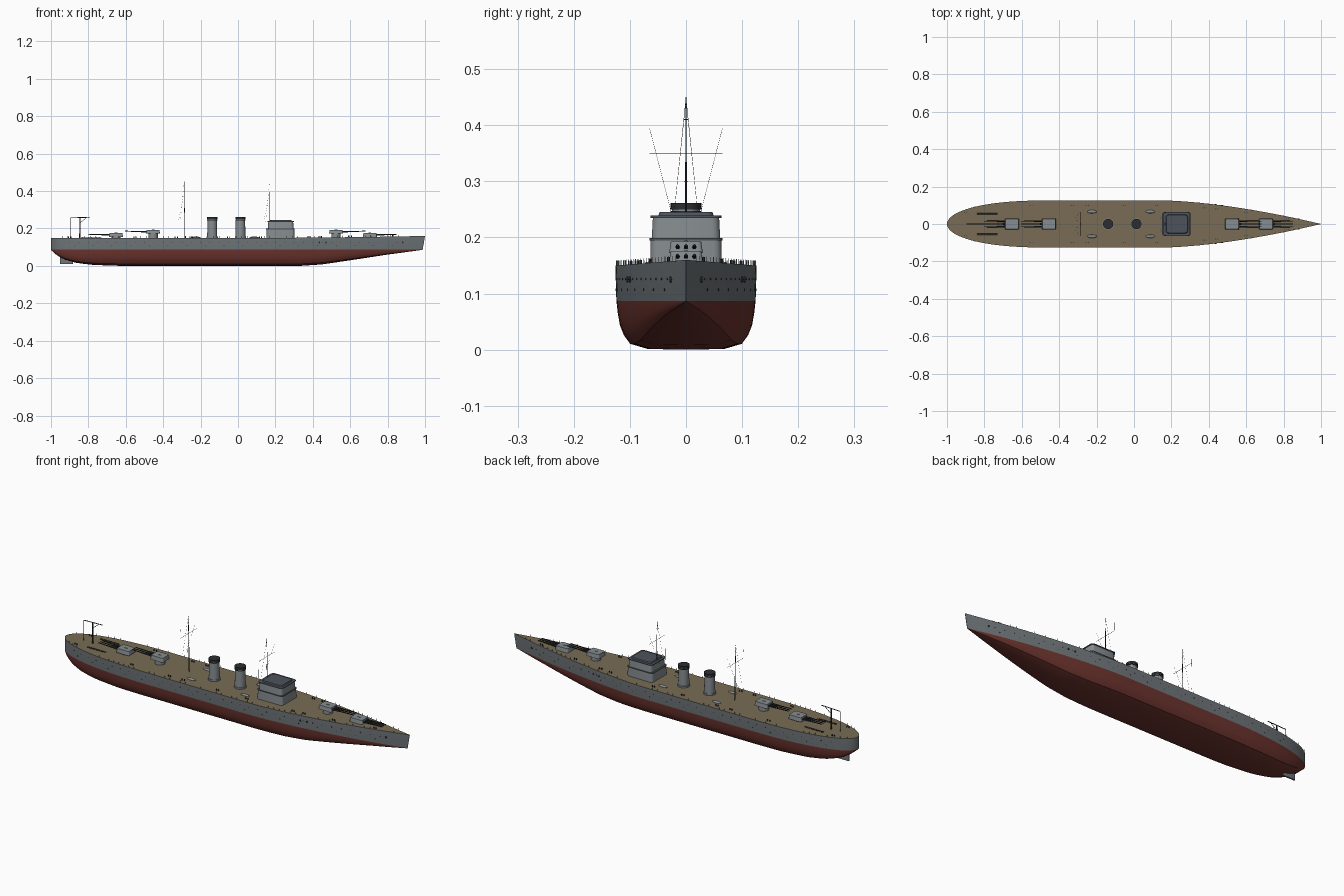
import bpy, bmesh, math
from mathutils import Vector, Matrix

if "Cube" in bpy.data.objects:
    bpy.data.objects.remove(bpy.data.objects["Cube"])

def mat(name, c):
    m = bpy.data.materials.new(name)
    m.diffuse_color = (*c, 1)
    m.use_nodes = True
    m.node_tree.nodes["Principled BSDF"].inputs["Base Color"].default_value = m.diffuse_color
    return m

HULL = mat("hull grey", (.16, .18, .19))
RED = mat("antifouling red", (.15, .034, .027))
DECK = mat("deck tan", (.19, .15, .09))
GREY = mat("upperworks grey", (.24, .265, .28))
ROOF = mat("roof slate", (.075, .085, .105))
DARK = mat("dark metal", (.025, .027, .03))

def finish(bm, name, mats, angle=35):
    bmesh.ops.recalc_face_normals(bm, faces=bm.faces)
    me = bpy.data.meshes.new(name)
    bm.to_mesh(me)
    bm.free()
    for m in mats:
        me.materials.append(m)
    ob = bpy.data.objects.new(name, me)
    bpy.context.collection.objects.link(ob)
    bpy.ops.object.select_all(action='DESELECT')
    ob.select_set(True)
    bpy.context.view_layer.objects.active = ob
    bpy.ops.object.shade_smooth_by_angle(angle=math.radians(angle))
    return ob

def rod(bm, a, b, r1, r2=None, n=8):
    """Cylinder or cone between two points."""
    a, b = Vector(a), Vector(b)
    d = b - a
    M = Matrix.Translation((a + b) / 2) @ d.to_track_quat('Z', 'Y').to_matrix().to_4x4()
    bmesh.ops.create_cone(bm, cap_ends=True, segments=n, radius1=r1,
                          radius2=r1 if r2 is None else r2, depth=d.length, matrix=M)

def slab(bm, x0, x1, hy, z0, z1, r, inset=0.0):
    """Rounded-corner block whose top is inset."""
    rings = []
    for z, i in ((z0, 0), (z1, inset)):
        ring = []
        for k, (cx, cy) in enumerate(((x1, hy), (x0, hy), (x0, -hy), (x1, -hy))):
            sx, sy = (1 if cx == x1 else -1), (1 if cy > 0 else -1)
            for j in range(4):
                t = math.pi / 2 * (k + j / 3)
                ring.append(bm.verts.new((cx - sx * (r + i) + r * math.cos(t),
                                          cy - sy * (r + i) + r * math.sin(t), z)))
        rings.append(ring)
    n = len(rings[0])
    for j in range(n):
        bm.faces.new((rings[0][j], rings[0][(j + 1) % n], rings[1][(j + 1) % n], rings[1][j]))
    bm.faces.new(rings[0])
    bm.faces.new(rings[1])

# hull lines: half breadth, deck height and keel height along x
WL = .087

def breadth(x):
    if x < -.45:
        return .126 * math.sqrt(max(0, 1 - ((-.45 - x) / .55) ** 2.4))
    return .126 * (1 - max(0, (x - .15) / .85) ** 1.6)

def deck(x):
    return .15 + .01 * max(0, (x - .2) / .8) ** 1.5

KEEL = [(-1, .085), (-.97, .058), (-.93, .035), (-.86, .015), (-.77, .005), (-.62, 0),
        (.33, 0), (.45, .008), (.6, .03), (.8, .06), (1, .086)]

def keel(x):
    for (a, p), (b, q) in zip(KEEL, KEEL[1:]):
        if x <= b:
            return p + (q - p) * (x - a) / (b - a)
    return KEEL[-1][1]

# hull
xs = [-1 + .55 * (1 - math.cos(math.pi / 2 * i / 20)) for i in range(20)]
xs += [-.45 + 1.45 * i / 50 for i in range(51)]
BELOW = [(.985, 1), (.965, .75), (.935, .5), (.88, .3), (.79, .12), (.54, .015), (0, 0)]
bm = bmesh.new()
prev = None
for x in xs:
    w, k = max(breadth(x), .0008), keel(x)
    pts = [(w, deck(x))] + [(w * f, k + (WL - k) * g) for f, g in BELOW]
    pts += [(-y, z) for y, z in reversed(pts[:-1])]
    rake = .013 * max(0, x) ** 6
    row = [bm.verts.new((x - rake * (1 - min(1, max(0, (z - WL) / .07))), y, z)) for y, z in pts]
    n = len(row)
    if prev:
        for j in range(n):
            f = bm.faces.new((prev[j], prev[(j + 1) % n], row[(j + 1) % n], row[j]))
            f.material_index = 2 if j == n - 1 else 0 if j in (0, n - 2) else 1
    else:
        bm.faces.new(row)
    prev = row
bm.faces.new(prev)
finish(bm, "hull", [HULL, RED, DECK])

# rudder
bm = bmesh.new()
slab(bm, -.952, -.882, .004, .01, .06, .003)
finish(bm, "rudder", [HULL])

# portholes and anchors, both sides
bm = bmesh.new()
for s in (-1, 1):
    for z, step, off in ((.126, .05, 0), (.107, .1, .025)):
        for i in range(int(1.8 / step)):
            x = -.9 + off + i * step
            y = breadth(x) * (.985 + .015 * (z - WL) / .065)
            rod(bm, (x, s * (y - .003), z), (x, s * (y + .0008), z), .0022)
    for x in (.435, .47, .88):
        y = breadth(x)
        rod(bm, (x, s * (y - .004), .125), (x, s * (y + .002), .125), .005)
finish(bm, "portholes_and_hawse_pipes", [DARK])

# bridge: two tiers with slate ledge and roof
bm = bmesh.new()
slab(bm, .152, .302, .064, .148, .197, .014, .001)
slab(bm, .16, .297, .061, .198, .236, .014, .002)
finish(bm, "bridge_tiers", [GREY])
bm = bmesh.new()
slab(bm, .151, .303, .065, .195, .199, .014)
slab(bm, .157, .299, .063, .235, .239, .014)
slab(bm, .17, .288, .05, .238, .245, .012, .003)
finish(bm, "bridge_roofs", [ROOF])

# funnels
for name, x in (("aft_funnel", -.138), ("forward_funnel", .013)):
    bm = bmesh.new()
    rod(bm, (x, 0, .148), (x, 0, .25), .027, .025, 24)
    rod(bm, (x, 0, .148), (x, 0, .158), .03, .03, 24)
    finish(bm, name, [GREY])
    bm = bmesh.new()
    rod(bm, (x, 0, .243), (x, 0, .247), .0275, n=24)
    rod(bm, (x, 0, .25), (x, 0, .261), .0275, n=24)
    finish(bm, name + "_cap", [DARK])

# triple turrets: rear edge x, firing direction, base height, barrel length
for name, x, d, z, length in (("turret_a", .668, 1, .155, .107), ("turret_b", .487, 1, .172, .12),
                              ("turret_c", -.417, -1, .172, .113), ("turret_d", -.615, -1, .155, .112)):
    bm = bmesh.new()
    f = x + d * .075
    slab(bm, min(x, f), max(x, f), .03, z, z + .021, .006, .003)
    rod(bm, (x + d * .037, 0, .146), (x + d * .037, 0, z + .001), .025, n=20)
    for y in (-.015, 0, .015):
        slab(bm, x + d * .037 - .007, x + d * .037 + .007, .003, z + .02, z + .023, .002)
    finish(bm, name, [GREY])
    bm = bmesh.new()
    for y in (-.015, 0, .015):
        rod(bm, (f - d * .005, y, z + .011), (f + d * .04, y, z + .012), .0042, .0036)
        rod(bm, (f + d * .04, y, z + .012), (f + d * length, y, z + .014), .003, .0022)
    finish(bm, name + "_barrels", [DARK])

# masts with yards and stays
for name, x, top in (("main_mast", -.288, .45), ("fore_mast", .168, .445)):
    bm = bmesh.new()
    rod(bm, (x + .004, 0, .148), (x, 0, top), .0022, .0008)
    for z, h in ((.3, .004), (.35, .065), (.41, .004)):
        rod(bm, (x, -h, z), (x, h, z), .0007, n=5)
    for s in (-1, 1):
        rod(bm, (x - .03, s * .025, .24), (x, s * .065, .395), .0003, n=4)
        rod(bm, (x - .02, s * .022, .235), (x, 0, top), .0003, n=4)
    finish(bm, name, [DARK])

# stern crane and ensign staff
bm = bmesh.new()
rod(bm, (-.845, 0, .148), (-.845, 0, .258), .004, .003)
rod(bm, (-.895, 0, .257), (-.79, 0, .26), .002)
rod(bm, (-.845, 0, .23), (-.81, 0, .258), .0012)
rod(bm, (-.897, 0, .148), (-.897, 0, .257), .0009)
finish(bm, "stern_crane", [DARK])

# catapult rails
bm = bmesh.new()
for s in (-1, 1):
    for y in (.052, .058):
        rod(bm, (-.84, s * y, .153), (-.73, s * y, .153), .001, n=4)
    for i in range(7):
        x = -.83 + i * .015
        rod(bm, (x, s * .051, .151), (x, s * .059, .151), .0015, n=4)
finish(bm, "catapult_rails", [DARK])

# small boats on deck
bm = bmesh.new()
for x in (-.225, .087):
    for s in (-1, 1):
        M = Matrix.Translation((x, s * .066, .151)) @ Matrix.Diagonal((.025, .009, .006, 1))
        bmesh.ops.create_uvsphere(bm, u_segments=16, v_segments=8, radius=1, matrix=M)
finish(bm, "small_boats", [GREY])

# bollards and vents
bm = bmesh.new()
for x in (-.9, -.55, -.33, -.25, -.05, .12, .38, .44, .6, .82):
    for s in (-1, 1):
        for dx in (-.006, .006):
            y = s * breadth(x) * .78
            rod(bm, (x + dx, y, deck(x) - .002), (x + dx, y, deck(x) + .008), .0025)
finish(bm, "bollards", [DARK])

# deck edge railing
bm = bmesh.new()
for s in (-1, 1):
    for i in range(64):
        x = -.97 + i * .03
        y = s * breadth(x) * .985
        rod(bm, (x, y, deck(x) - .002), (x, y, deck(x) + .009), .0007, n=5)
finish(bm, "rail_stanchions", [GREY])
